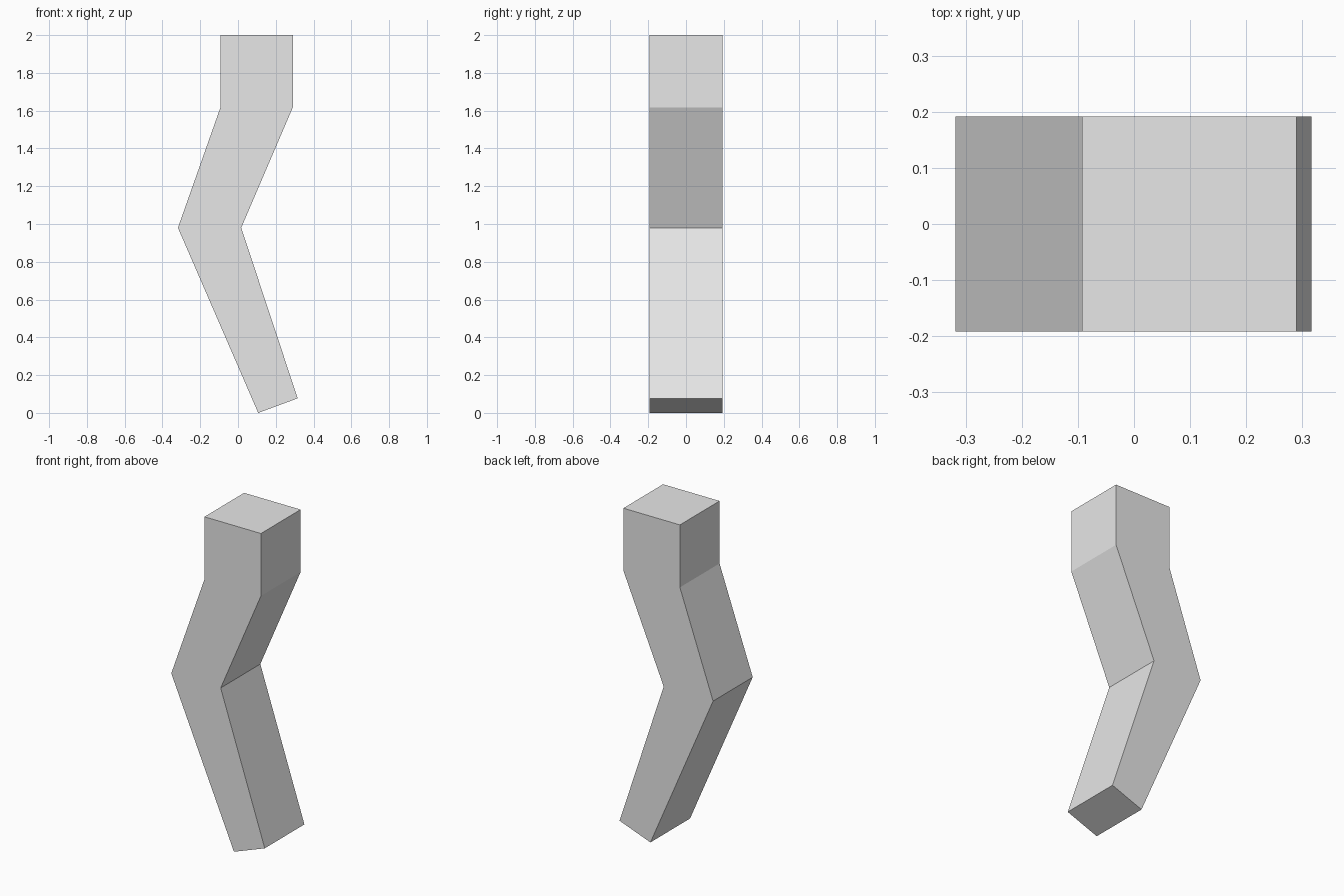
import bpy
import bmesh

cube = bpy.data.objects.get("Cube")
if cube:
    bpy.data.objects.remove(cube, do_unlink=True)

HALF_DEPTH = 0.192

# Plain grey material
grey = bpy.data.materials.new("light_grey")
grey.use_nodes = True
colour = (0.8, 0.8, 0.8, 1)
grey.diffuse_color = colour
grey.node_tree.nodes["Principled BSDF"].inputs["Base Color"].default_value = colour

# Bent leg: cross-sections from foot to top as (left x, z), (right x, z)
sections = [
    ((0.107, 0.0), (0.316, 0.077)),
    ((-0.318, 0.98), (0.017, 0.98)),
    ((-0.093, 1.617), (0.29, 1.617)),
    ((-0.093, 2.0), (0.29, 2.0)),
]

bm = bmesh.new()
rings = []
for (lx, lz), (rx, rz) in sections:
    corners = [(lx, -HALF_DEPTH, lz), (rx, -HALF_DEPTH, rz),
               (rx, HALF_DEPTH, rz), (lx, HALF_DEPTH, lz)]
    rings.append([bm.verts.new(c) for c in corners])

# Side walls between neighbouring sections, then the two end caps
for low, high in zip(rings, rings[1:]):
    for i in range(4):
        j = (i + 1) % 4
        bm.faces.new((low[i], low[j], high[j], high[i]))
bm.faces.new(rings[0][::-1])
bm.faces.new(rings[-1])
bmesh.ops.recalc_face_normals(bm, faces=bm.faces)

mesh = bpy.data.meshes.new("bent_leg")
bm.to_mesh(mesh)
bm.free()
mesh.materials.append(grey)
leg = bpy.data.objects.new("bent_leg", mesh)
bpy.context.collection.objects.link(leg)
